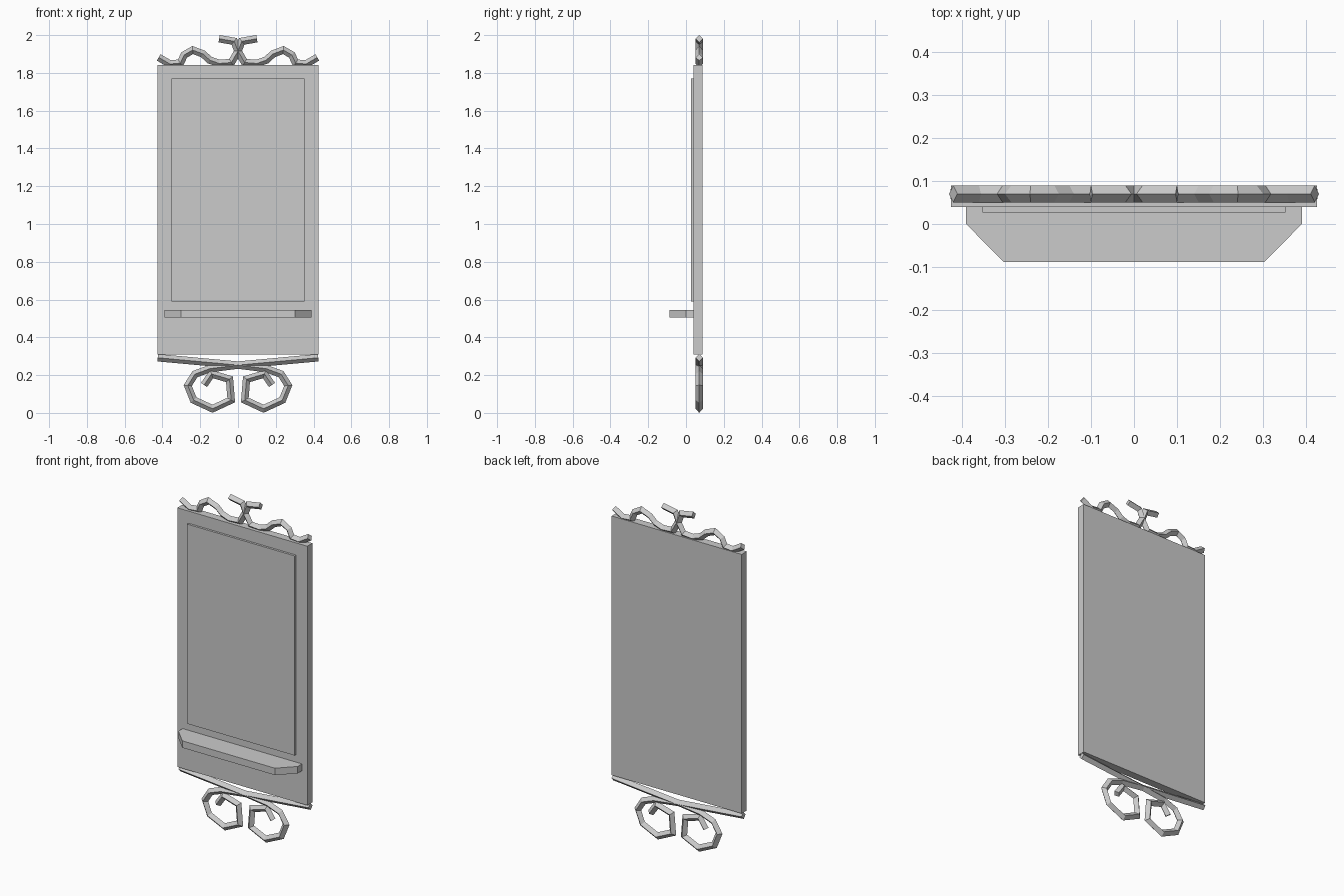
import bpy, bmesh
from mathutils import Vector

if "Cube" in bpy.data.objects:
    bpy.data.objects.remove(bpy.data.objects["Cube"])


def make_object(name, bm):
    bmesh.ops.recalc_face_normals(bm, faces=bm.faces)
    me = bpy.data.meshes.new(name)
    bm.to_mesh(me)
    bm.free()
    ob = bpy.data.objects.new(name, me)
    bpy.context.collection.objects.link(ob)
    return ob


def prism(name, outline, z0, z1):
    """Extrude an (x, y) outline from z0 up to z1."""
    bm = bmesh.new()
    lo = [bm.verts.new((x, y, z0)) for x, y in outline]
    hi = [bm.verts.new((x, y, z1)) for x, y in outline]
    bm.faces.new(lo)
    bm.faces.new(hi)
    n = len(lo)
    for i in range(n):
        j = (i + 1) % n
        bm.faces.new((lo[i], lo[j], hi[j], hi[i]))
    return make_object(name, bm)


def box(name, half_x, y0, y1, z0, z1):
    return prism(name, [(-half_x, y0), (half_x, y0), (half_x, y1), (-half_x, y1)], z0, z1)


def scroll(name, path, side, r=0.0195, y=0.07):
    """Sweep a four-sided diamond bar along an (x, z) path with mitred bends."""
    pts = [Vector((side * x, z)) for x, z in path]
    bm = bmesh.new()
    rings = []
    for i, p in enumerate(pts):
        a = (p - pts[i - 1]).normalized() if i else (pts[1] - p).normalized()
        b = (pts[i + 1] - p).normalized() if i < len(pts) - 1 else a
        t = (a + b).normalized()
        n = Vector((-t.y, t.x)) * r / max(t.dot(a), 0.7)
        rings.append([bm.verts.new(c) for c in (
            (p.x + n.x, y, p.y + n.y), (p.x, y + r, p.y),
            (p.x - n.x, y, p.y - n.y), (p.x, y - r, p.y))])
    for p, q in zip(rings, rings[1:]):
        for k in range(4):
            m = (k + 1) % 4
            bm.faces.new((p[k], p[m], q[m], q[k]))
    bm.faces.new(rings[0])
    bm.faces.new(rings[-1])
    return make_object(name, bm)


# Back board and raised mirror glass
box("back_board", 0.425, 0.04, 0.087, 0.31, 1.842)
box("mirror_glass", 0.352, 0.027, 0.045, 0.59, 1.77)

# Shelf with clipped front corners
prism("shelf", [(-0.39, 0.042), (-0.39, 0.0), (-0.303, -0.088),
                (0.303, -0.088), (0.39, 0.0), (0.39, 0.042)], 0.505, 0.546)

# Wrought scrolls: each strand crosses the centre and is mirrored
top_path = [(-0.42, 1.882), (-0.36, 1.847), (-0.305, 1.852), (-0.285, 1.895),
            (-0.24, 1.921), (-0.185, 1.9), (-0.15, 1.868), (-0.1, 1.85),
            (-0.035, 1.855), (0.0, 1.915), (0.02, 1.967), (0.1, 1.981)]
bottom_path = [(-0.425, 0.292), (0.0, 0.253), (0.15, 0.234), (0.228, 0.205),
               (0.266, 0.145), (0.235, 0.068), (0.135, 0.022), (0.036, 0.068),
               (0.045, 0.178), (0.14, 0.206), (0.18, 0.148)]
for label, side in (("left", 1), ("right", -1)):
    scroll("top_scroll_" + label, top_path, side)
    scroll("bottom_scroll_" + label, bottom_path, side)
